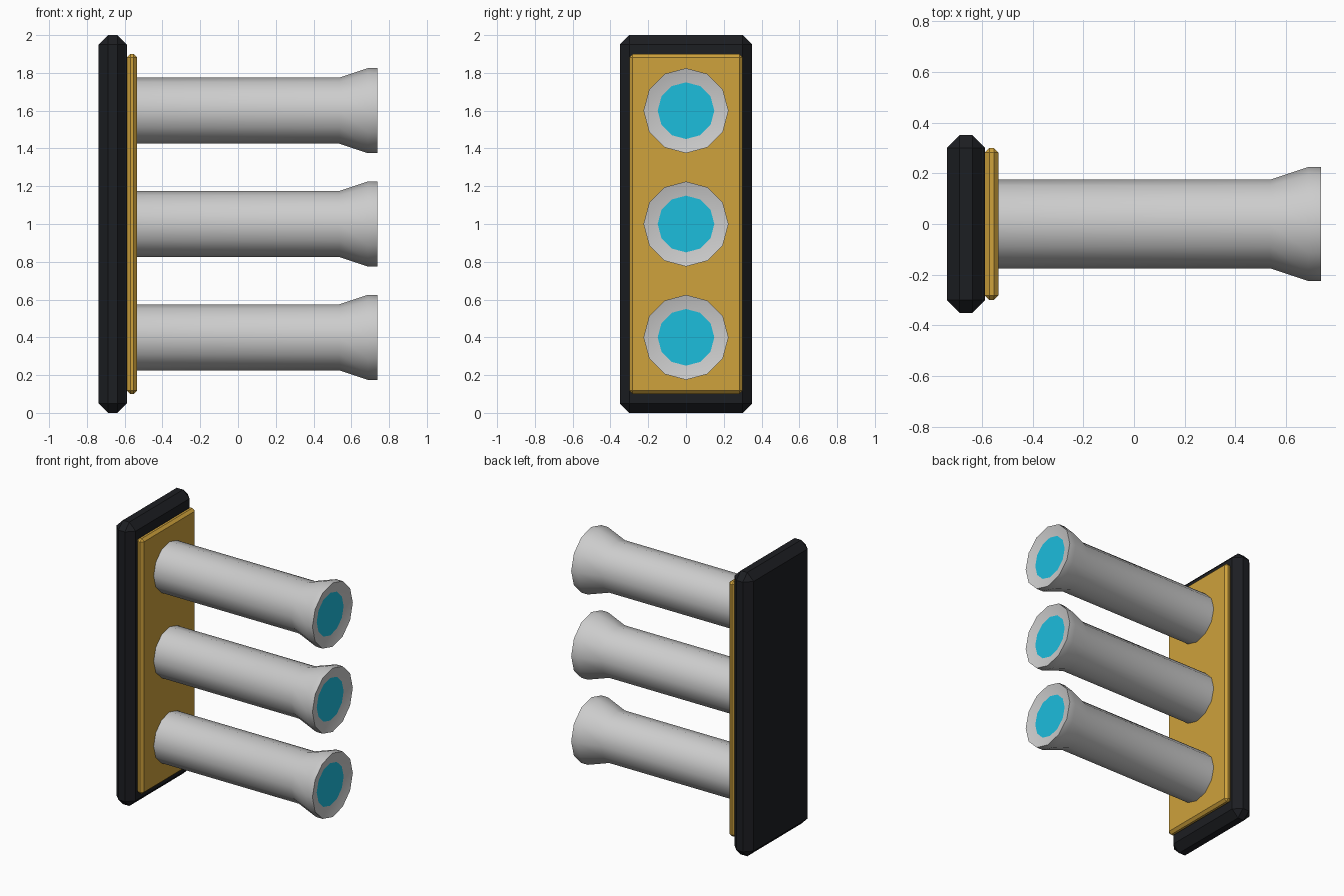
import bpy, bmesh, math

if "Cube" in bpy.data.objects:
    bpy.data.objects.remove(bpy.data.objects["Cube"])


def material(name, rgb):
    m = bpy.data.materials.new(name)
    m.diffuse_color = (*rgb, 1)
    m.use_nodes = True
    m.node_tree.nodes["Principled BSDF"].inputs["Base Color"].default_value = m.diffuse_color
    return m


def finish(name, bm, mat=None):
    bmesh.ops.recalc_face_normals(bm, faces=bm.faces)
    mesh = bpy.data.meshes.new(name)
    bm.to_mesh(mesh)
    bm.free()
    ob = bpy.data.objects.new(name, mesh)
    bpy.context.collection.objects.link(ob)
    if mat:
        mesh.materials.append(mat)
    return ob


def plate(name, x0, x1, width, z0, z1, chamfer, mat):
    bm = bmesh.new()
    bmesh.ops.create_cube(bm, size=1)
    for v in bm.verts:
        v.co.x = (x0 + x1) / 2 + v.co.x * (x1 - x0)
        v.co.y *= width
        v.co.z = (z0 + z1) / 2 + v.co.z * (z1 - z0)
    bmesh.ops.bevel(bm, geom=bm.edges[:], offset=chamfer, segments=1,
                    profile=0.5, affect='EDGES')
    return finish(name, bm, mat)


def ring(bm, x, r, z, sides=12):
    return [bm.verts.new((x, r * math.cos(i * math.tau / sides),
                          z + r * math.sin(i * math.tau / sides)))
            for i in range(sides)]


def barrel(name, profile, z):
    bm = bmesh.new()
    rings = [ring(bm, x, r, z) for x, r in profile]
    for a, b in zip(rings, rings[1:]):
        for i in range(len(a)):
            j = (i + 1) % len(a)
            bm.faces.new((a[i], a[j], b[j], b[i]))
    bm.faces.new(rings[0])
    bm.faces.new(rings[-1])
    ob = finish(name, bm)
    bpy.ops.object.select_all(action='DESELECT')
    ob.select_set(True)
    bpy.context.view_layer.objects.active = ob
    bpy.ops.object.shade_smooth_by_angle(angle=math.radians(40))


black = material("black", (0.012, 0.013, 0.016))
gold = material("gold", (0.62, 0.36, 0.045))
cyan = material("cyan", (0.012, 0.51, 0.72))

# Back plate and raised mounting plate
plate("back_plate", -0.7375, -0.5875, 0.7, 0, 2, 0.05, black)
plate("mounting_plate", -0.5875, -0.535, 0.6, 0.1, 1.9, 0.018, gold)

# Flared barrels with a shallow dished mouth
PROFILE = [(-0.56, 0.175), (0.5375, 0.175), (0.6875, 0.225),
           (0.7375, 0.225), (0.7175, 0.15)]
for n, z in enumerate((0.4, 1.0, 1.6), 1):
    barrel(f"barrel_{n}", PROFILE, z)
    # Glowing lens at the bottom of the mouth
    bm = bmesh.new()
    bm.faces.new(ring(bm, 0.7185, 0.15, z))
    lens = finish(f"lens_{n}", bm, cyan)
    if lens.data.polygons[0].normal.x < 0:
        lens.data.flip_normals()
